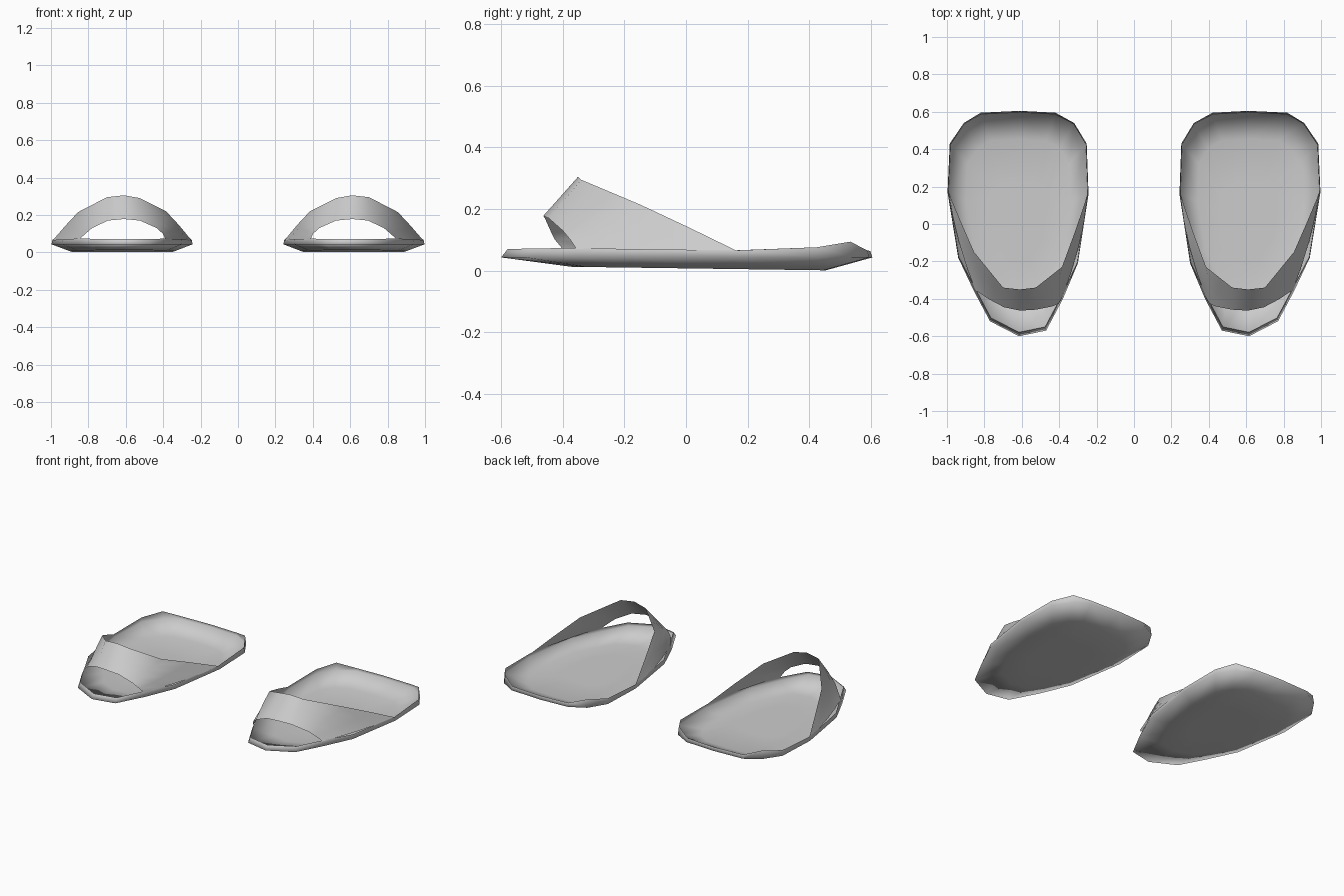
import bpy, bmesh

if "Cube" in bpy.data.objects:
    bpy.data.objects.remove(bpy.data.objects["Cube"])

CX = 0.615

# Footbed outline (x, y, rim height), heel centre round to the toe and back
OUTLINE = [
    (0.61, 0.605, 0.064), (0.82, 0.595, 0.066), (0.91, 0.54, 0.094), (0.985, 0.43, 0.076),
    (0.997, 0.17, 0.066), (0.94, -0.18, 0.07), (0.855, -0.36, 0.074), (0.77, -0.52, 0.072),
    (0.615, -0.60, 0.07), (0.47, -0.57, 0.07), (0.38, -0.40, 0.074), (0.30, -0.21, 0.07),
    (0.243, 0.16, 0.066), (0.253, 0.43, 0.076), (0.32, 0.54, 0.094), (0.42, 0.595, 0.066)]


def finish(name, bm):
    """Turn a bmesh into a smooth object mirrored to make the pair."""
    bmesh.ops.recalc_face_normals(bm, faces=bm.faces)
    me = bpy.data.meshes.new(name)
    bm.to_mesh(me)
    bm.free()
    ob = bpy.data.objects.new(name, me)
    bpy.context.collection.objects.link(ob)
    mod = ob.modifiers.new("Pair", 'MIRROR')
    mod.use_mirror_merge = False
    bpy.context.view_layer.objects.active = ob
    ob.select_set(True)
    bpy.ops.object.shade_smooth_by_angle(angle=2.6)
    ob.select_set(False)
    return ob


def bridge(bm, a, b, closed):
    n = len(a)
    for i in range(n if closed else n - 1):
        j = (i + 1) % n
        bm.faces.new((a[i], a[j], b[j], b[i]))


# Sole: one thin tray, flat base rising to the outline and a low inset rim
def base(y):
    return 0.0075 - 0.014 * y


bm = bmesh.new()
rings = [[], [], [], []]
for x, y, r in OUTLINE:
    front = 0.62 if y < 0 else 0.75
    inset = 0.965 if y < -0.3 else 0.988
    for ring, sx, sy, z in (
            (rings[0], 0.40, 0.35, base(y * 0.35)),
            (rings[1], 0.74, front, base(y * front)),
            (rings[2], 1.0, 1.0, 0.043),
            (rings[3], inset, inset, r)):
        ring.append(bm.verts.new((CX + (x - CX) * sx, y * sy, z)))
for a, b in zip(rings, rings[1:]):
    bridge(bm, a, b, True)
mid = bm.verts.new((CX, 0, base(0)))
for i in range(len(OUTLINE)):
    bm.faces.new((rings[0][i], rings[0][(i + 1) % len(OUTLINE)], mid))
finish("sole", bm)

# Strap: thin sheet lofted from its back edge to its toe-opening edge
BACK = [(0.247, 0.16, 0.062), (0.315, -0.04, 0.145), (0.385, -0.23, 0.22), (0.525, -0.34, 0.29),
        (0.61, -0.35, 0.305), (0.70, -0.34, 0.295), (0.855, -0.15, 0.215),
        (0.925, 0.01, 0.14), (0.992, 0.17, 0.062)]
FRONT = [(0.388, -0.40, 0.07), (0.402, -0.425, 0.10), (0.435, -0.44, 0.13), (0.525, -0.458, 0.17),
         (0.61, -0.463, 0.178), (0.695, -0.445, 0.17), (0.78, -0.40, 0.13),
         (0.815, -0.375, 0.10), (0.848, -0.355, 0.07)]
BULGE = [-0.022, -0.011, -0.004, 0, 0, 0, 0.004, 0.010, 0.017]

bm = bmesh.new()
STEPS = 4
rows = []
for k in range(STEPS + 1):
    t = k / STEPS
    row = []
    for p, q, w in zip(BACK, FRONT, BULGE):
        x, y, z = (a + (b - a) * t for a, b in zip(p, q))
        row.append(bm.verts.new((x + w * 4 * t * (1 - t), y, z)))
    rows.append(row)
for a, b in zip(rows, rows[1:]):
    bridge(bm, a, b, False)
finish("strap", bm)
